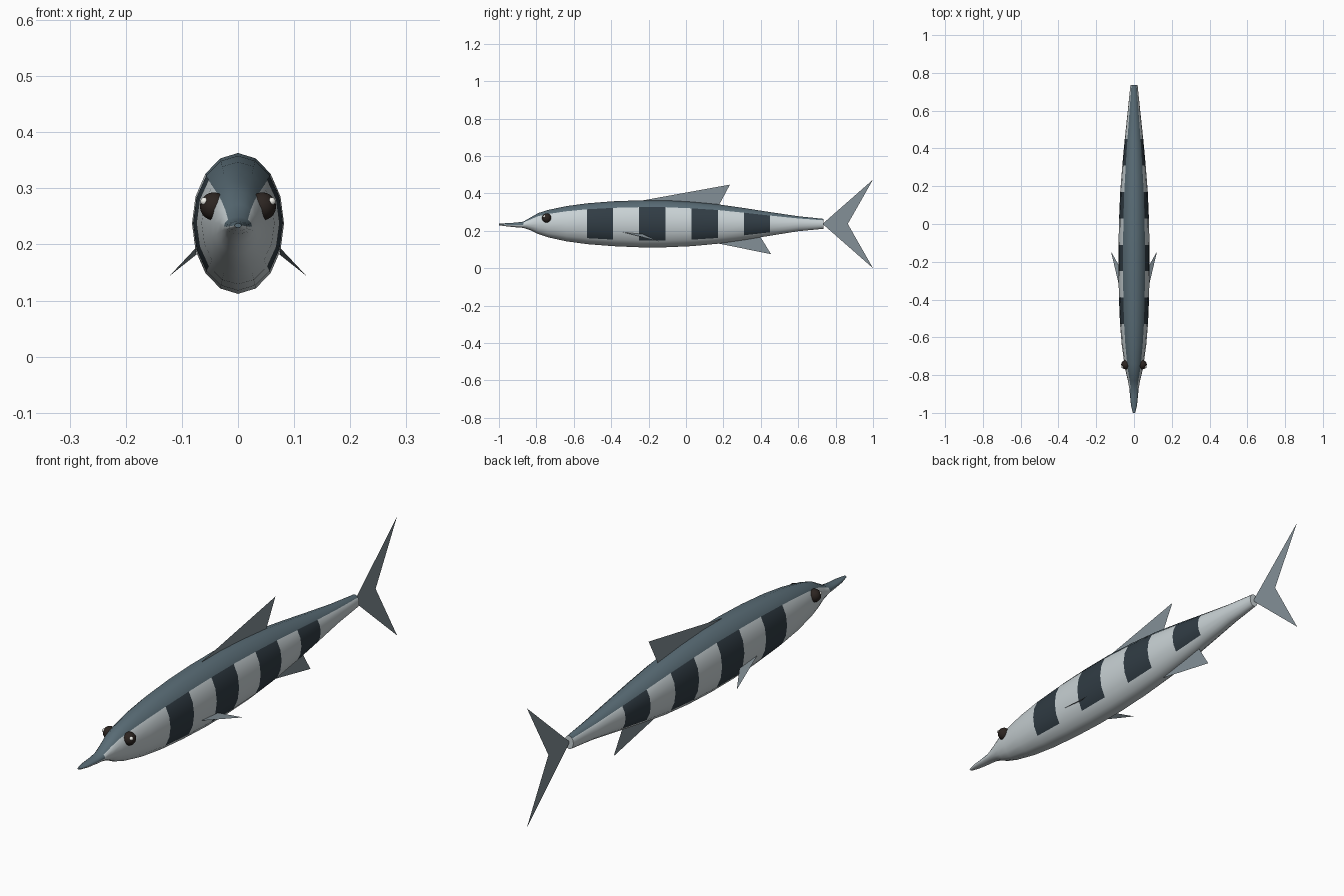
import bpy, bmesh, math

if "Cube" in bpy.data.objects:
    bpy.data.objects.remove(bpy.data.objects["Cube"])

def mat(name, r, g, b):
    m = bpy.data.materials.new(name)
    m.diffuse_color = (r, g, b, 1)
    m.use_nodes = True
    m.node_tree.nodes["Principled BSDF"].inputs["Base Color"].default_value = m.diffuse_color
    return m

BACK = mat("back_blue", 0.10, 0.15, 0.18)
BELLY = mat("belly_silver", 0.58, 0.64, 0.66)
STRIPE = mat("stripe_dark", 0.03, 0.045, 0.058)
FIN = mat("fin_grey", 0.23, 0.28, 0.31)
EYE = mat("eye_dark", 0.025, 0.018, 0.015)
GLINT = mat("eye_glint", 0.9, 0.9, 0.85)

def add_object(name, bm, mats):
    me = bpy.data.meshes.new(name)
    bm.to_mesh(me)
    bm.free()
    for m in mats:
        me.materials.append(m)
    ob = bpy.data.objects.new(name, me)
    bpy.context.collection.objects.link(ob)
    return ob

# Body: elliptical rings along y (y, half width, top z, bottom z)
STATIONS = [
    (-1.0, 0.006, 0.238, 0.230), (-0.96, 0.016, 0.241, 0.224),
    (-0.91, 0.021, 0.244, 0.219), (-0.87, 0.025, 0.249, 0.216),
    (-0.83, 0.032, 0.272, 0.203), (-0.79, 0.042, 0.295, 0.183),
    (-0.74, 0.051, 0.311, 0.166), (-0.64, 0.065, 0.332, 0.144),
    (-0.53, 0.074, 0.347, 0.129), (-0.39, 0.080, 0.358, 0.118),
    (-0.25, 0.082, 0.363, 0.112), (-0.11, 0.082, 0.363, 0.112),
    (0.03, 0.079, 0.355, 0.118), (0.17, 0.073, 0.342, 0.131),
    (0.31, 0.062, 0.322, 0.151), (0.45, 0.049, 0.300, 0.174),
    (0.60, 0.033, 0.278, 0.198), (0.735, 0.019, 0.264, 0.211),
]
STRIPE_STARTS = (-0.53, -0.25, 0.03, 0.31)
N = 16
bm = bmesh.new()
rings = []
for y, w, top, bot in STATIONS:
    zc, h = (top + bot) / 2, (top - bot) / 2
    rings.append([bm.verts.new((w * math.cos(2 * math.pi * i / N), y,
                                zc + h * math.sin(2 * math.pi * i / N)))
                  for i in range(N)])
for s, (a, b) in enumerate(zip(rings, rings[1:])):
    for i in range(N):
        j = (i + 1) % N
        f = bm.faces.new((a[i], a[j], b[j], b[i]))
        f.smooth = True
        if 2 <= i < 6:
            f.material_index = 0
        elif 10 <= i < 14 or STATIONS[s][0] not in STRIPE_STARTS:
            f.material_index = 1
        else:
            f.material_index = 2
        # beak is dark on its upper half
        if STATIONS[s][0] < -0.87 and i < 8:
            f.material_index = 0
bm.faces.new(rings[0]).material_index = 0
bm.faces.new(rings[-1]).material_index = 1
bmesh.ops.recalc_face_normals(bm, faces=bm.faces[:])
add_object("body", bm, [BACK, BELLY, STRIPE])

# Fins: flat sheets
def fin(name, pts):
    bm = bmesh.new()
    vs = [bm.verts.new(p) for p in pts]
    for k in range(1, len(vs) - 1):
        bm.faces.new((vs[0], vs[k], vs[k + 1]))
    add_object(name, bm, [FIN])

fin("dorsal_fin", [(0, -0.24, 0.361), (0, 0.235, 0.447), (0, 0.175, 0.335)])
fin("anal_fin", [(0, 0.16, 0.135), (0, 0.455, 0.075), (0, 0.395, 0.172)])
fin("tail_fin", [(0, 0.73, 0.237), (0, 1.0, 0.474), (0, 0.865, 0.237), (0, 1.0, 0.0)])

# Eyes and glints
def ball(name, loc, r, m):
    bm = bmesh.new()
    bmesh.ops.create_uvsphere(bm, u_segments=16, v_segments=10, radius=r)
    bmesh.ops.translate(bm, verts=bm.verts[:], vec=loc)
    for f in bm.faces:
        f.smooth = True
    add_object(name, bm, [m])

for side, s in (("right", 1), ("left", -1)):
    fin(side + "_pectoral_fin", [(s * 0.076, -0.34, 0.193),
                                 (s * 0.122, -0.145, 0.144),
                                 (s * 0.074, -0.23, 0.182)])
    ball(side + "_eye", (s * 0.043, -0.745, 0.268), 0.025, EYE)
    ball(side + "_eye_glint", (s * 0.060, -0.757, 0.277), 0.007, GLINT)
